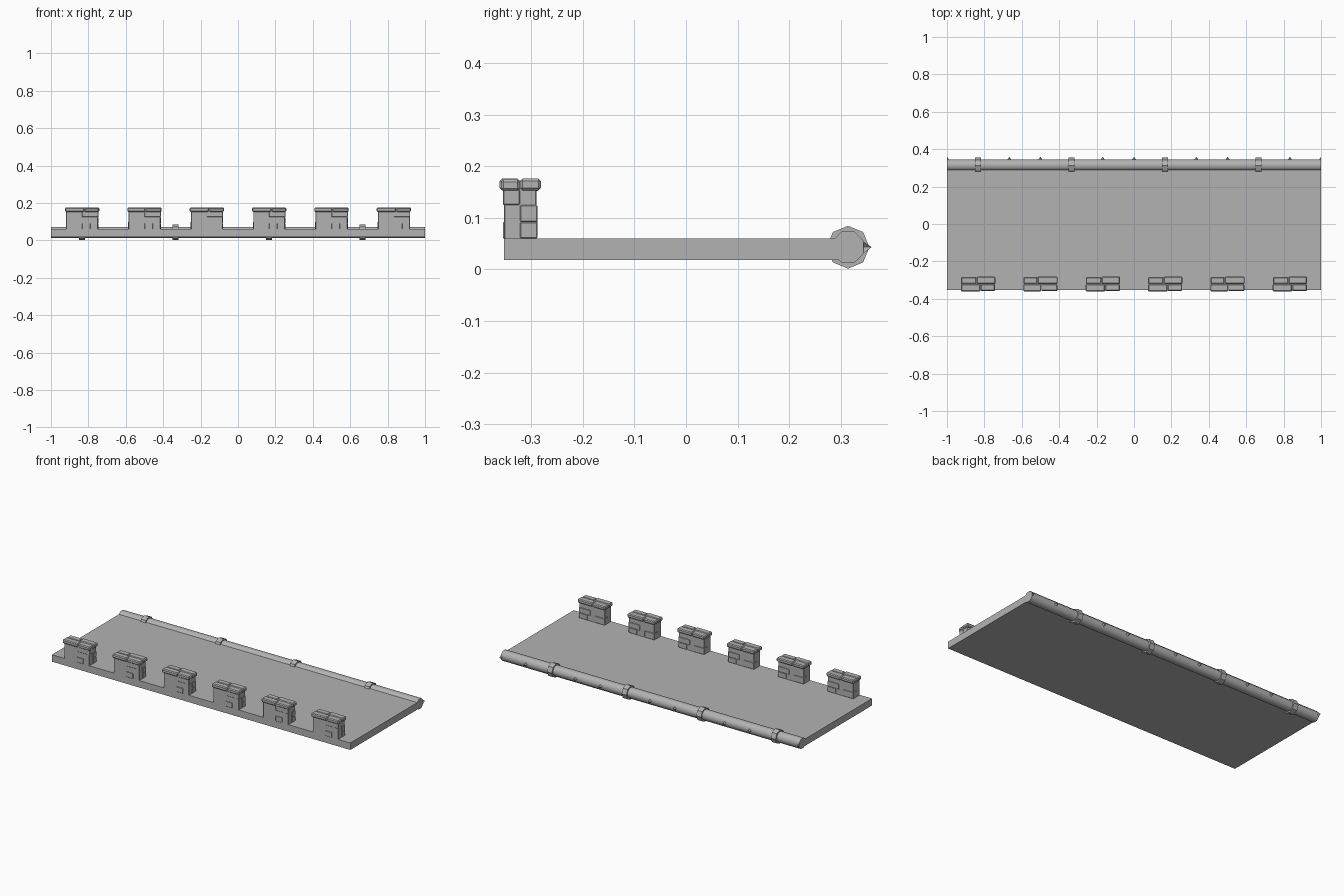
import bpy, bmesh, math
from mathutils import Matrix, Vector

old = bpy.data.objects.get("Cube")
if old:
    bpy.data.objects.remove(old, do_unlink=True)

stone = bpy.data.materials.new("grey stone")
stone.use_nodes = True
GREY = (0.45, 0.45, 0.45, 1)
stone.diffuse_color = GREY
stone.node_tree.nodes["Principled BSDF"].inputs["Base Color"].default_value = GREY


def finish(name, bm, smooth=False):
    bmesh.ops.recalc_face_normals(bm, faces=bm.faces)
    mesh = bpy.data.meshes.new(name)
    bm.to_mesh(mesh)
    bm.free()
    mesh.materials.append(stone)
    ob = bpy.data.objects.new(name, mesh)
    bpy.context.collection.objects.link(ob)
    if smooth:
        bpy.ops.object.select_all(action="DESELECT")
        ob.select_set(True)
        bpy.context.view_layer.objects.active = ob
        bpy.ops.object.shade_smooth_by_angle(angle=math.radians(50))
    return ob


def block(bm, lo, hi, bevel=0):
    """Add a box between two corners, with chamfered edges if asked."""
    lo, hi = Vector(lo), Vector(hi)
    place = Matrix.Translation((lo + hi) / 2) @ Matrix.Diagonal((*(hi - lo), 1))
    verts = bmesh.ops.create_cube(bm, size=1, matrix=place)["verts"]
    if bevel:
        edges = list({e for v in verts for e in v.link_edges})
        bmesh.ops.bevel(bm, geom=edges, offset=bevel, segments=1, affect="EDGES")


def rod(bm, radius, length, x, turn):
    """Add an eight-sided rod running along x on the pipe axis."""
    place = (Matrix.Translation((x, PIPE_Y, PIPE_Z)) @ Matrix.Rotation(math.pi / 2, 4, "Y")
             @ Matrix.Rotation(turn, 4, "Z"))
    bmesh.ops.create_cone(bm, cap_ends=True, segments=8, radius1=radius,
                          radius2=radius, depth=length, matrix=place)


# Walkway slab
PIPE_Y, PIPE_Z = 0.314, 0.043
FRONT, BACK, TOP = -0.353, -0.290, 0.060
bm = bmesh.new()
block(bm, (-1, FRONT, 0.018), (1, PIPE_Y, TOP))
finish("walkway_slab", bm)

# Edge pipe
bm = bmesh.new()
rod(bm, 0.0325, 2, 0, math.pi / 8)
finish("edge_pipe", bm, True)

# Collars and small studs, repeated in four equal bays
for bay in range(4):
    start = -1 + bay / 2
    bm = bmesh.new()
    rod(bm, 0.0415, 0.032, start + 1 / 6, 0)
    finish(f"pipe_collar_{bay + 1}", bm)

bm = bmesh.new()
for bay in range(5):
    for offset in (0, 1 / 3):
        x = -1 + bay / 2 + offset
        if x < 1.01:
            place = (Matrix.Translation((x, 0.349, PIPE_Z)) @ Matrix.Rotation(-math.pi / 2, 4, "X"))
            bmesh.ops.create_cone(bm, cap_ends=True, segments=4, radius1=0.015,
                                  radius2=0, depth=0.022, matrix=place)
# Trim the end studs flush with the slab ends
for side in (-1, 1):
    geom = bm.verts[:] + bm.edges[:] + bm.faces[:]
    bmesh.ops.bisect_plane(bm, geom=geom, plane_co=(side, 0, 0),
                           plane_no=(side, 0, 0), clear_outer=True)
finish("pipe_studs", bm)


# Battlements: a body with slightly raised stones and a chamfered cap
def battlement(index, x):
    plain = index in (1, 4)
    mid = (FRONT + BACK) / 2
    raise_by = 0.002
    bm = bmesh.new()
    block(bm, (x - 0.085, FRONT, TOP - 0.005), (x + 0.085, BACK, 0.157), 0.002)
    # Raised stones on the ends, front and rear
    block(bm, (x, FRONT - raise_by, TOP), (x + 0.045, mid, 0.092), 0.002)
    block(bm, (x, FRONT - raise_by, 0.125), (x + 0.087, mid, 0.155), 0.002)
    block(bm, (x + 0.03, mid, TOP), (x + 0.087, BACK + raise_by, 0.092), 0.002)
    block(bm, (x + 0.01, mid, 0.092), (x + 0.087, BACK + raise_by, 0.125), 0.002)
    block(bm, (x - 0.087, mid, TOP), (x - 0.02, BACK + raise_by, 0.1), 0.002)
    finish(f"battlement_body_{index + 1}", bm)

    bm = bmesh.new()
    split = x + (0.004 if plain else 0.012)
    block(bm, (x - 0.092, FRONT - 0.008, 0.153), (split, mid, 0.176), 0.005)
    block(bm, (split, FRONT - 0.006, 0.152), (x + 0.091, mid, 0.174), 0.005)
    block(bm, (x - 0.091, mid, 0.152), (split - 0.02, BACK + 0.007, 0.174), 0.005)
    block(bm, (split - 0.02, mid, 0.153), (x + 0.092, BACK + 0.009, 0.176), 0.005)
    block(bm, (x - 0.086, FRONT - 0.002, 0.153), (x + 0.086, BACK + 0.002, 0.172))
    finish(f"battlement_cap_{index + 1}", bm)


for i in range(6):
    battlement(i, -5 / 6 + i / 3)
